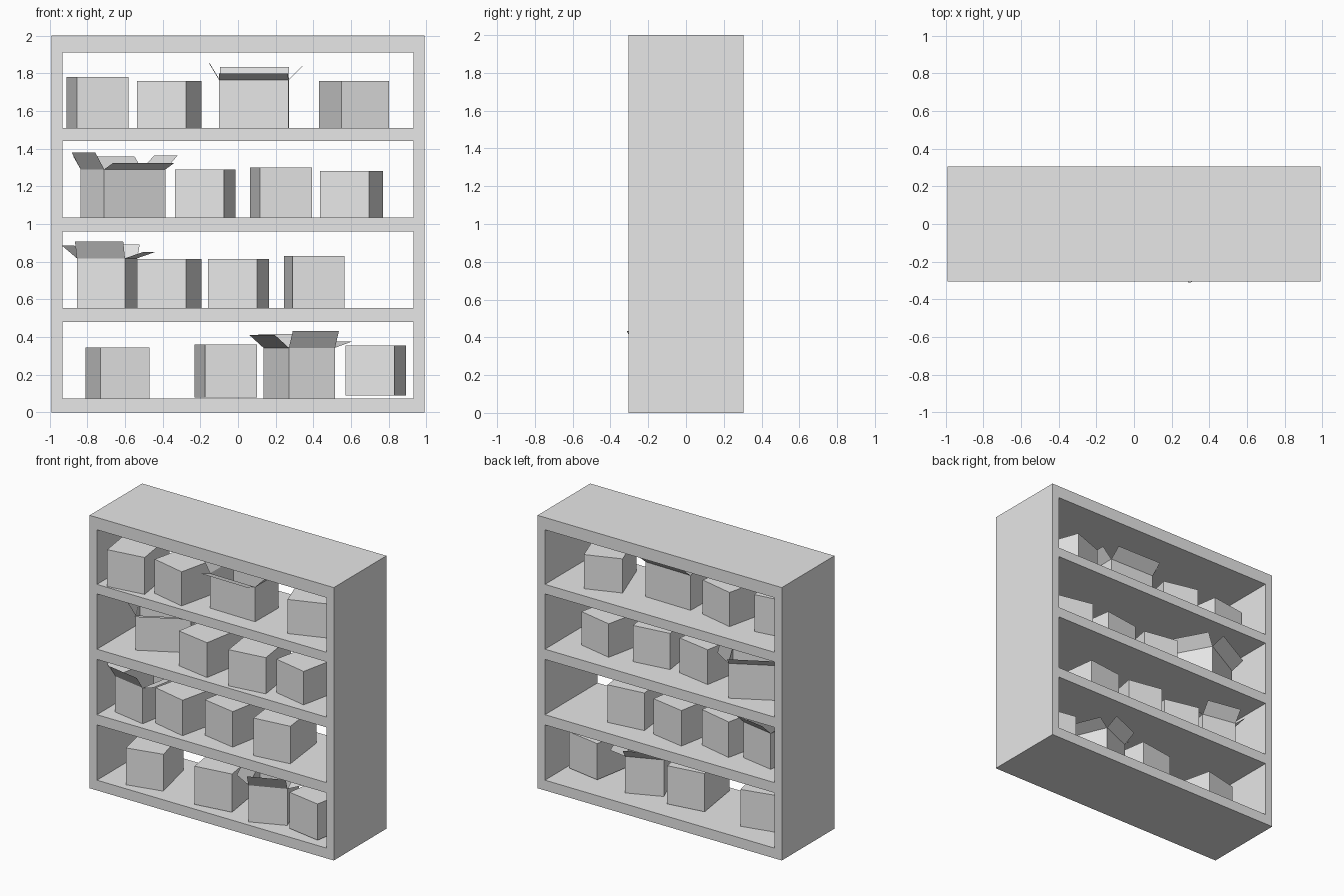
import bpy, bmesh
from math import radians, cos, sin

cube = bpy.data.objects.get("Cube")
if cube:
    bpy.data.objects.remove(cube, do_unlink=True)

grey = bpy.data.materials.new("light grey")
grey.use_nodes = True
grey.diffuse_color = (0.8, 0.8, 0.8, 1)
grey.node_tree.nodes["Principled BSDF"].inputs["Base Color"].default_value = (0.8, 0.8, 0.8, 1)


def make_object(name, bm):
    mesh = bpy.data.meshes.new(name)
    bm.to_mesh(mesh)
    bm.free()
    mesh.materials.append(grey)
    obj = bpy.data.objects.new(name, mesh)
    bpy.context.collection.objects.link(obj)
    return obj


def place(obj, x, y, z, turn):
    obj.location = (x, y, z)
    obj.rotation_euler.z = radians(turn)


# Shelf: a front lattice with four openings, extruded to the back
DEPTH = 0.61
xs = [-0.99, -0.93, 0.93, 0.99]
zs = [0, 0.075, 0.48, 0.555, 0.96, 1.035, 1.44, 1.51, 1.91, 2]
bm = bmesh.new()
grid = [[bm.verts.new((x, -DEPTH / 2, z)) for x in xs] for z in zs]
for r in range(len(zs) - 1):
    for c in range(len(xs) - 1):
        if c == 1 and r % 2 == 1:
            continue
        bm.faces.new((grid[r][c], grid[r][c + 1], grid[r + 1][c + 1], grid[r + 1][c]))
back = bmesh.ops.extrude_face_region(bm, geom=bm.faces[:], use_keep_orig=True)["geom"]
bmesh.ops.translate(bm, vec=(0, DEPTH, 0), verts=[v for v in back if isinstance(v, bmesh.types.BMVert)])
bmesh.ops.recalc_face_normals(bm, faces=bm.faces[:])
make_object("shelf", bm)


def box_mesh(w, d, h):
    bm = bmesh.new()
    bmesh.ops.create_cube(bm, size=1)
    for v in bm.verts:
        v.co = (v.co.x * w, v.co.y * d, (v.co.z + 0.5) * h)
    return bm


def closed_box(name, x, y, z, turn, w, h):
    place(make_object(name, box_mesh(w, w * 1.33, h)), x, y, z, turn)


def open_box(name, x, y, z, turn, w, d, h):
    """Box without a lid, with one flap folded outward along each top edge."""
    bm = box_mesh(w, d, h)
    lid = max(bm.faces, key=lambda f: f.calc_center_median().z)
    bmesh.ops.delete(bm, geom=[lid], context='FACES_ONLY')
    rims = [e for e in bm.edges if all(v.co.z > h * 0.9 for v in e.verts)]
    for rim in rims:
        mid = (rim.verts[0].co + rim.verts[1].co) / 2
        mid.z = 0
        out = mid.normalized()
        # Rise of each flap: left, right, back, front
        if abs(out.x) > 0.5:
            rise = radians(59 if out.x < 0 else 45)
        else:
            rise = radians(40 if out.y > 0 else 19)
        a, b = (v.co.copy() for v in rim.verts)
        fold = out * cos(rise) * 0.105
        fold.z = sin(rise) * 0.105
        bm.faces.new([bm.verts.new(p) for p in (a, b, b + fold, a + fold)])
    bmesh.ops.remove_doubles(bm, verts=bm.verts[:], dist=0.0001)
    place(make_object(name, bm), x, y, z, turn)


# Closed boxes: name, x, y, z, turn, width, height
for spec in [
    ("top_box_1", -0.745, -0.09, 1.51, 8.5, 0.278, 0.27),
    ("top_box_2", -0.365, -0.057, 1.51, -13, 0.267, 0.25),
    ("top_box_3", 0.615, 0, 1.51, 20, 0.266, 0.25),
    ("upper_box_1", -0.175, -0.055, 1.035, -10, 0.264, 0.255),
    ("upper_box_2", 0.228, -0.073, 1.035, 8, 0.278, 0.265),
    ("upper_box_3", 0.603, -0.034, 1.035, -12, 0.266, 0.245),
    ("lower_box_1", -0.365, -0.047, 0.555, -13, 0.267, 0.26),
    ("lower_box_2", 0.003, -0.008, 0.555, -10.5, 0.265, 0.26),
    ("lower_box_3", 0.405, -0.035, 0.555, 7, 0.277, 0.275),
    ("bottom_box_1", -0.64, -0.05, 0.075, 13, 0.267, 0.27),
    ("bottom_box_2", -0.065, -0.05, 0.08, 8.5, 0.278, 0.28),
    ("bottom_box_3", 0.73, -0.068, 0.09, -10, 0.264, 0.265),
]:
    closed_box(*spec)

# Open boxes: name, x, y, z, turn, width, depth, height
for spec in [
    ("top_open_box", 0.085, -0.05, 1.51, -0.8, 0.368, 0.264, 0.255),
    ("upper_open_box", -0.61, 0.033, 1.035, 28.5, 0.37, 0.262, 0.255),
    ("lower_open_box", -0.695, -0.05, 0.555, 79.5, 0.355, 0.26, 0.263),
    ("bottom_open_box", 0.325, -0.05, 0.075, 112.5, 0.353, 0.265, 0.268),
]:
    open_box(*spec)
